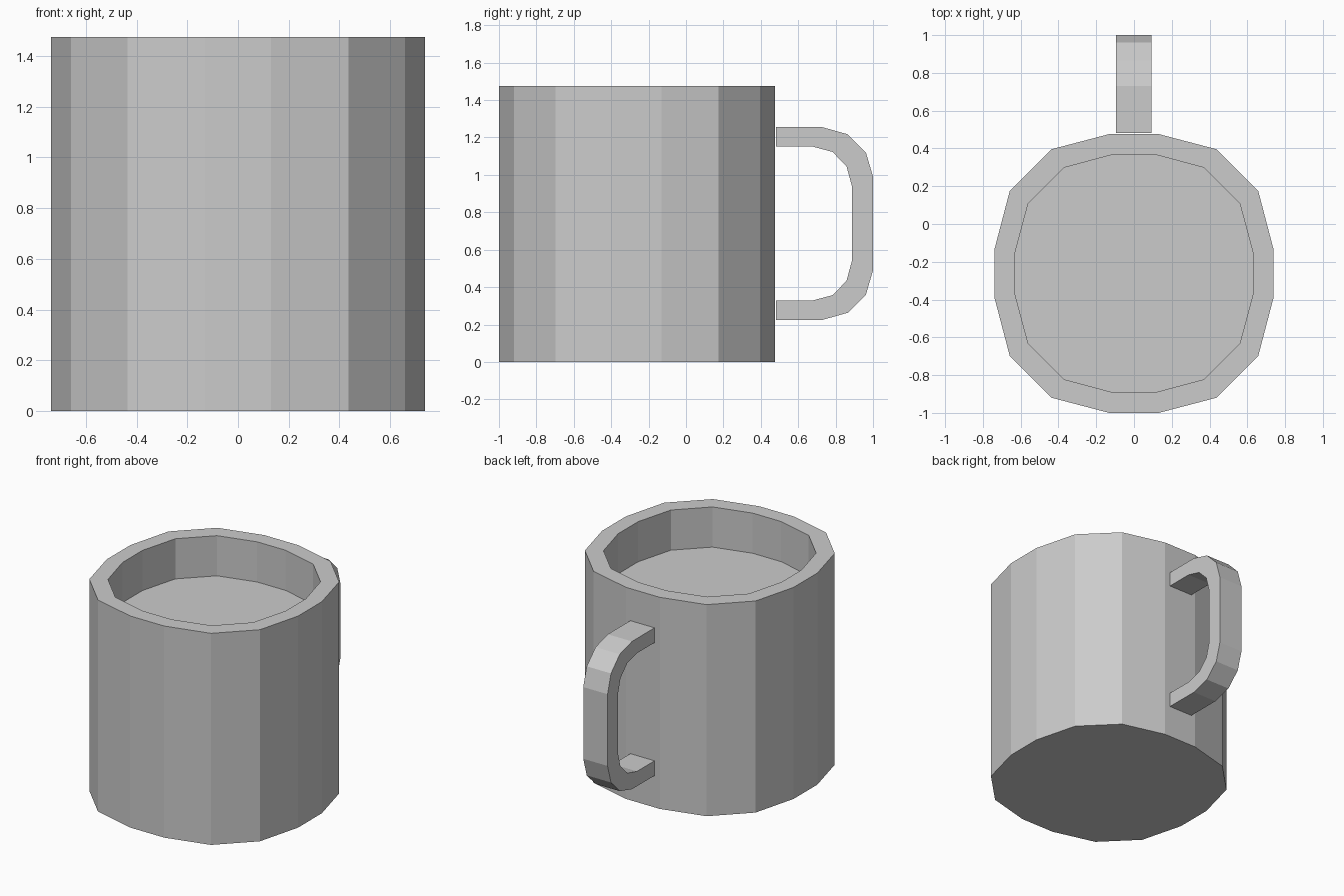
import bpy, bmesh

if "Cube" in bpy.data.objects:
    bpy.data.objects.remove(bpy.data.objects["Cube"])

CY = -0.262      # centre of the cup in y
MID_Z = 0.74     # mirror height of the handle


def finish(name, bm):
    bmesh.ops.recalc_face_normals(bm, faces=bm.faces[:])
    me = bpy.data.meshes.new(name)
    bm.to_mesh(me)
    bm.free()
    ob = bpy.data.objects.new(name, me)
    bpy.context.collection.objects.link(ob)
    return ob


def outline(quarter):
    """Mirror a quarter outline into a closed 16-sided loop."""
    right = quarter + [(x, -y) for x, y in reversed(quarter)]
    return right + [(-x, y) for x, y in reversed(right)]


def bridge(bm, a, b):
    n = len(a)
    for i in range(n):
        j = (i + 1) % n
        bm.faces.new((a[i], a[j], b[j], b[i]))


# Cup: outer wall, flat rim, inner wall and the filled level inside
outer = outline([(0.131, 0.738), (0.436, 0.658), (0.658, 0.436), (0.738, 0.131)])
inner = outline([(0.110, 0.630), (0.371, 0.560), (0.560, 0.371), (0.630, 0.110)])
bm = bmesh.new()
rings = [[bm.verts.new((x, y + CY, z)) for x, y in loop]
         for loop, z in ((outer, 0), (outer, 1.475), (inner, 1.475), (inner, 1.195))]
for a, b in zip(rings, rings[1:]):
    bridge(bm, a, b)
bm.faces.new(rings[0])
bm.faces.new(rings[-1])
finish("cup", bm)

# Handle: rectangular section swept along a rounded bracket
out_half = [(0.482, 1.255), (0.73, 1.255), (0.865, 1.217), (0.962, 1.12), (1.0, 0.99)]
in_half = [(0.482, 1.152), (0.675, 1.152), (0.783, 1.123), (0.858, 1.047), (0.887, 0.94)]


def mirrored(half):
    return half + [(y, 2 * MID_Z - z) for y, z in reversed(half)]


bm = bmesh.new()
sections = []
for (yo, zo), (yi, zi) in zip(mirrored(out_half), mirrored(in_half)):
    sections.append([bm.verts.new(p) for p in (
        (-0.095, yo, zo), (0.092, yo, zo), (0.092, yi, zi), (-0.095, yi, zi))])
for a, b in zip(sections, sections[1:]):
    bridge(bm, a, b)
bm.faces.new(sections[0])
bm.faces.new(sections[-1])
finish("handle", bm)
